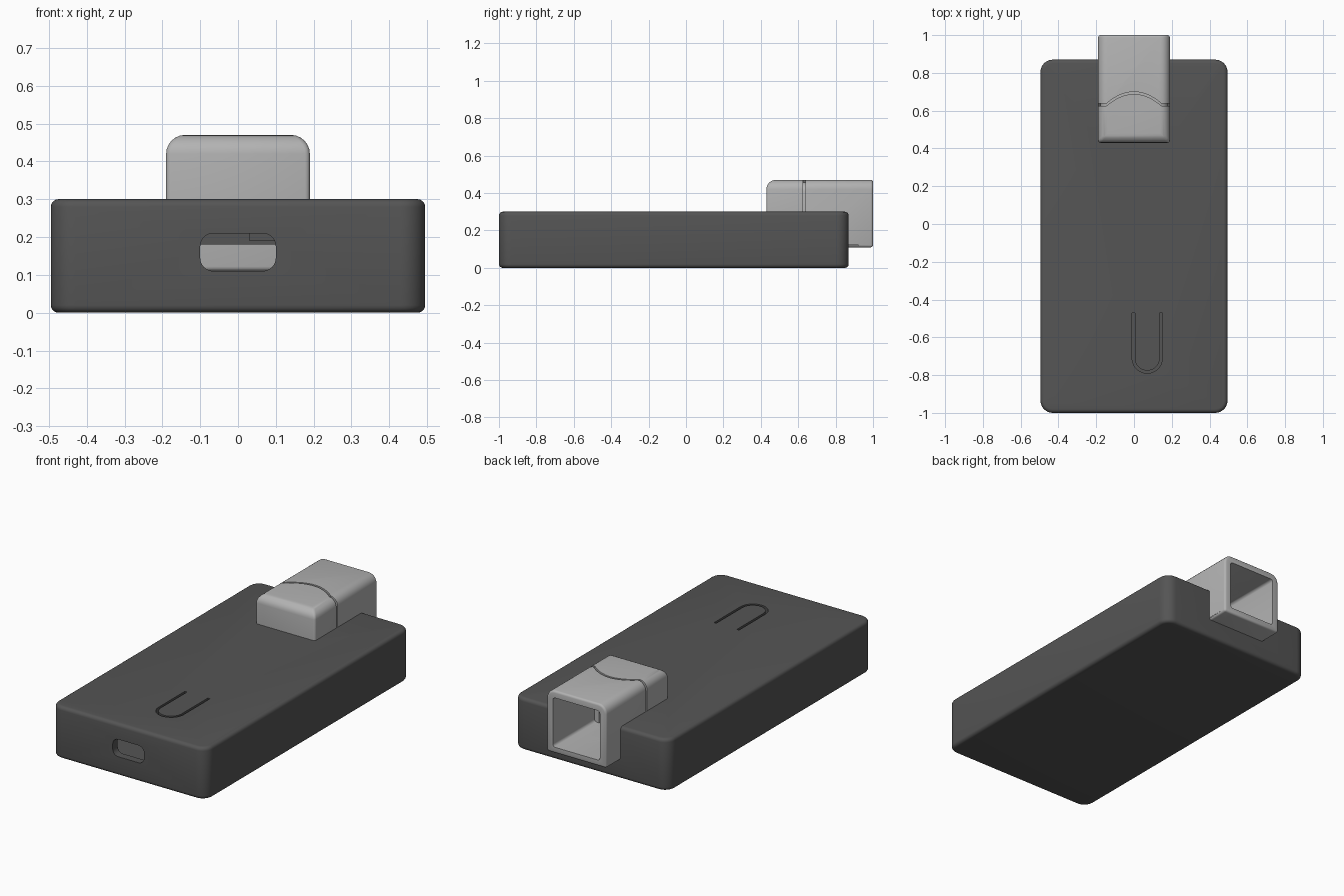
import bpy, bmesh, math
from mathutils import Vector

if "Cube" in bpy.data.objects:
    bpy.data.objects.remove(bpy.data.objects["Cube"])


def material(name, v):
    m = bpy.data.materials.new(name)
    m.diffuse_color = (v, v, v, 1)
    m.use_nodes = True
    m.node_tree.nodes["Principled BSDF"].inputs["Base Color"].default_value = m.diffuse_color
    return m


DARK = material("dark grey plastic", 0.09)
LIGHT = material("light grey plastic", 0.45)


def finish(name, bm, mat):
    bmesh.ops.recalc_face_normals(bm, faces=bm.faces)
    me = bpy.data.meshes.new(name)
    bm.to_mesh(me)
    bm.free()
    ob = bpy.data.objects.new(name, me)
    bpy.context.collection.objects.link(ob)
    me.materials.append(mat)
    return ob


def box_mesh(lo, hi):
    bm = bmesh.new()
    bmesh.ops.create_cube(bm, size=1)
    lo, hi = Vector(lo), Vector(hi)
    for v in bm.verts:
        v.co = Vector([(lo[i] + hi[i]) / 2 + v.co[i] * (hi[i] - lo[i]) for i in range(3)])
    return bm


def bevel(bm, rule, radius, segments):
    """Round every edge whose midpoint and direction satisfy the rule."""
    edges = []
    for e in bm.edges:
        a, b = e.verts[0].co, e.verts[1].co
        if rule((a + b) / 2, (b - a).normalized()):
            edges.append(e)
    bmesh.ops.bevel(bm, geom=edges, offset=radius, segments=segments,
                    profile=0.5, affect='EDGES', clamp_overlap=True)


def box(name, lo, hi, mat):
    return finish(name, box_mesh(lo, hi), mat)


def prism(name, points, z0, z1, mat):
    bm = bmesh.new()
    face = bm.faces.new([bm.verts.new((x, y, z0)) for x, y in points])
    new = bmesh.ops.extrude_face_region(bm, geom=[face])["geom"]
    for v in new:
        if isinstance(v, bmesh.types.BMVert):
            v.co.z = z1
    return finish(name, bm, mat)


def activate(ob):
    bpy.ops.object.select_all(action='DESELECT')
    ob.select_set(True)
    bpy.context.view_layer.objects.active = ob


def soften(ob, width, segments=3):
    activate(ob)
    m = ob.modifiers.new("edge", 'BEVEL')
    m.width, m.segments, m.limit_method = width, segments, 'ANGLE'
    m.angle_limit = math.radians(40)
    bpy.ops.object.modifier_apply(modifier=m.name)


def cut(ob, cutter):
    activate(ob)
    m = ob.modifiers.new("cut", 'BOOLEAN')
    m.operation, m.object, m.solver = 'DIFFERENCE', cutter, 'EXACT'
    bpy.ops.object.modifier_apply(modifier=m.name)
    bpy.data.objects.remove(cutter)


def smooth(ob):
    activate(ob)
    bpy.ops.object.shade_smooth_by_angle(angle=math.radians(35))


# Case: rounded block, hollow inside
bm = box_mesh((-0.495, -1, 0), (0.495, 0.87, 0.3))
bevel(bm, lambda p, d: abs(d.z) > 0.9, 0.065, 8)
case = finish("case", bm, DARK)
soften(case, 0.02, 4)
cut(case, box("cavity", (-0.45, -0.955, 0.045), (0.45, 0.825, 0.26), DARK))

# Port slot in the front wall
bm = box_mesh((-0.1, -1.1, 0.11), (0.1, -0.9, 0.21))
bevel(bm, lambda p, d: abs(d.y) > 0.9, 0.035, 6)
cut(case, finish("slot", bm, DARK))


# U-shaped slit that frees the push button tongue
def u_path(r):
    arc = [(0.07 + r * math.cos(t), -0.71 + r * math.sin(t))
           for t in (math.pi + math.pi * i / 20 for i in range(21))]
    return [(0.07 - r, -0.47)] + arc + [(0.07 + r, -0.47)]


cut(case, prism("slit", u_path(0.08) + u_path(0.066)[::-1], 0.2, 0.4, DARK))

# Recess where the connector housing sits
cut(case, box("recess", (-0.187, 0.434, 0.113), (0.187, 1.1, 0.5), DARK))
smooth(case)

# Button post and support rib under the lid
box("button_post", (0.03, -0.76, 0.19), (0.11, -0.68, 0.262), DARK)
box("lid_rib", (-0.44, 0.3, 0.18), (0.44, 0.33, 0.265), DARK)


# Connector housing: outer skin plus a slightly smaller liner behind the seam
def housing(name, inset):
    i = inset
    bm = box_mesh((-0.19 + i, 0.43 + i, 0.11 + i), (0.19 - i, 1 - i, 0.47 - i))
    bevel(bm, lambda p, d: p.z > 0.4 and abs(d.z) < 0.1 and p.y < 0.9, 0.05, 6)
    ob = finish(name, bm, LIGHT)
    soften(ob, 0.012)
    return ob


def seam_path(dy):
    pts = [(-0.25, 0.632 + dy)]
    for k in range(17):
        x = -0.145 + 0.29 * k / 16
        pts.append((x, 0.632 + dy + 0.062 * (1 - (x / 0.145) ** 2)))
    return pts + [(0.25, 0.632 + dy)]


skin = housing("connector_housing", 0)
cut(skin, prism("seam", seam_path(0.006) + seam_path(-0.006)[::-1], 0.05, 0.55, LIGHT))
liner = housing("connector_liner", 0.012)
for part in (skin, liner):
    bm = box_mesh((-0.15, 0.47, 0.145), (0.15, 1.1, 0.43))
    bevel(bm, lambda p, d: abs(d.y) > 0.9, 0.015, 3)
    cut(part, finish("opening", bm, LIGHT))
    smooth(part)

# Contact tongue and side rails inside the connector
box("contact_tongue", (-0.07, 0.465, 0.24), (0.07, 0.66, 0.28), LIGHT)
for s in (-1, 1):
    xs = sorted((s * 0.12, s * 0.152))
    box("side_rail", (xs[0], 0.465, 0.14), (xs[1], 0.62, 0.432), LIGHT)
